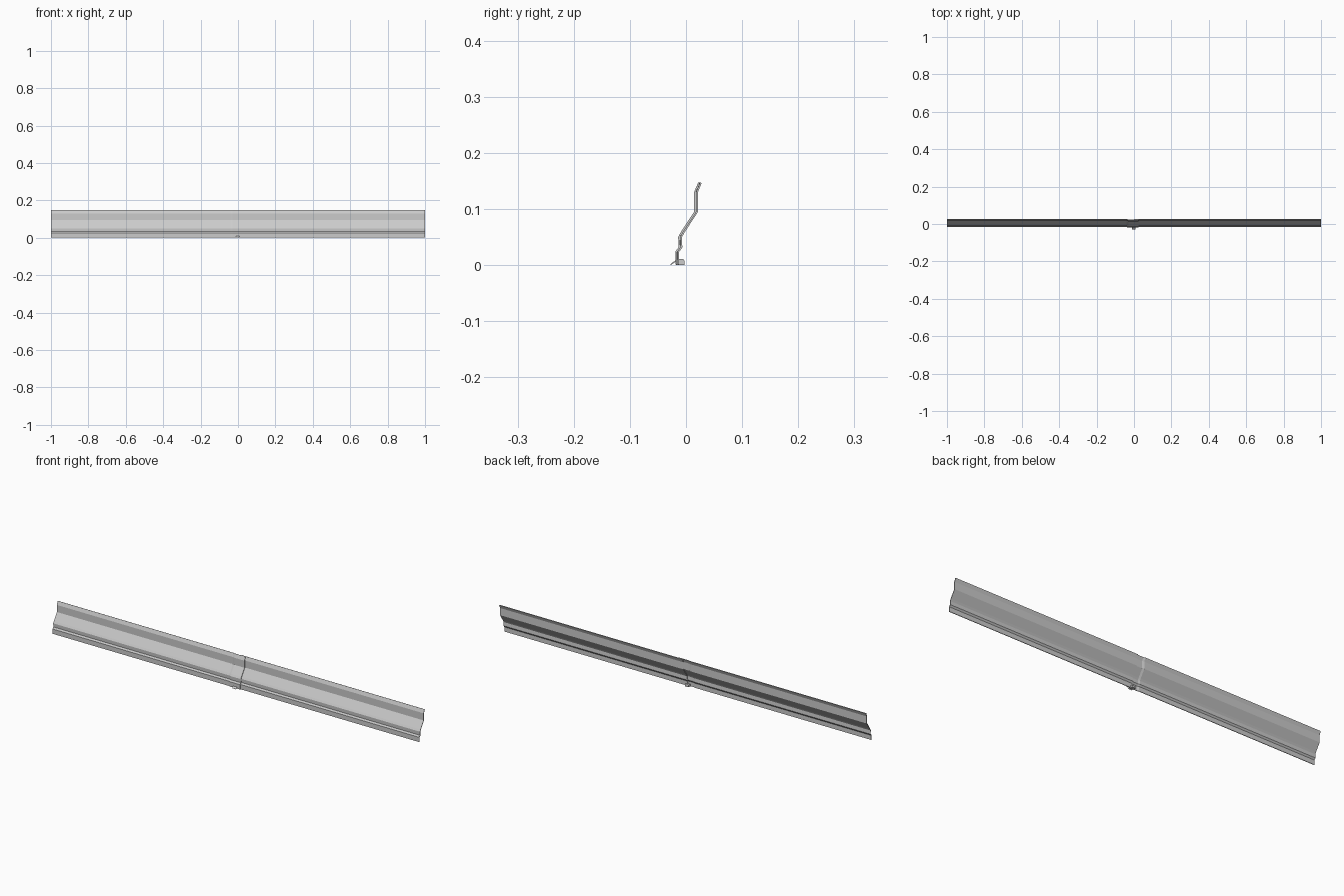
import bpy, bmesh
from mathutils import Vector

if "Cube" in bpy.data.objects:
    bpy.data.objects.remove(bpy.data.objects["Cube"])

# Rail cross-section (y, z), bottom to top
PROFILE = [(-.015, .001), (-.015, .024), (-.009, .032), (-.010, .050),
           (-.005, .059), (.0185, .095), (.0185, .130), (.0255, .147)]
THICK = 0.003


def outline(pts, t):
    """Closed band of thickness t around an open profile."""
    front, back = [], []
    for i, p in enumerate(pts):
        p = Vector(p)
        dirs = []
        if i > 0:
            dirs.append((p - Vector(pts[i - 1])).normalized())
        if i < len(pts) - 1:
            dirs.append((Vector(pts[i + 1]) - p).normalized())
        d = sum(dirs, Vector((0, 0))).normalized()
        n = Vector((-d.y, d.x)) * (t / 2) / max(.5, d.dot(dirs[0]))
        front.append(p + n)
        back.append(p - n)
    return front + back[::-1]


def sweep(name, loop, stations):
    """Sweep a closed loop along x; each station is (x, y offset)."""
    bm = bmesh.new()
    rings = [[bm.verts.new((x, p[0] + dy, max(0, p[1]))) for p in loop]
             for x, dy in stations]
    n = len(loop)
    for a, b in zip(rings, rings[1:]):
        for i in range(n):
            j = (i + 1) % n
            bm.faces.new((a[i], a[j], b[j], b[i]))
    h = n // 2
    for ring in (rings[0], rings[-1]):
        if h * 2 == n and n > 8:
            for i in range(h - 1):
                bm.faces.new((ring[i], ring[i + 1], ring[n - 2 - i], ring[n - 1 - i]))
        else:
            bm.faces.new(ring)
    bmesh.ops.recalc_face_normals(bm, faces=bm.faces)
    me = bpy.data.meshes.new(name)
    bm.to_mesh(me)
    bm.free()
    ob = bpy.data.objects.new(name, me)
    bpy.context.collection.objects.link(ob)
    return ob


band = outline(PROFILE, THICK)

# Left rail with a stepped tongue lapping over the front of the right rail
sweep("left_rail", band, [(-1, 0), (-.04, 0), (-.03, -.0025), (.025, -.0025)])
# Right rail
sweep("right_rail", band, [(0, .001), (1, .001)])

# Small clip at the foot of the joint: sloping tab and rounded block
tab = outline([(-.0275, .001), (-.016, .0095)], .002)
sweep("clip_tab", tab, [(-.012, 0), (.008, 0)])
block = [(-.018, 0), (-.003, 0), (-.003, .008), (-.005, .011), (-.016, .011), (-.018, .009)]
sweep("clip_block", block, [(-.012, 0), (.008, 0)])
